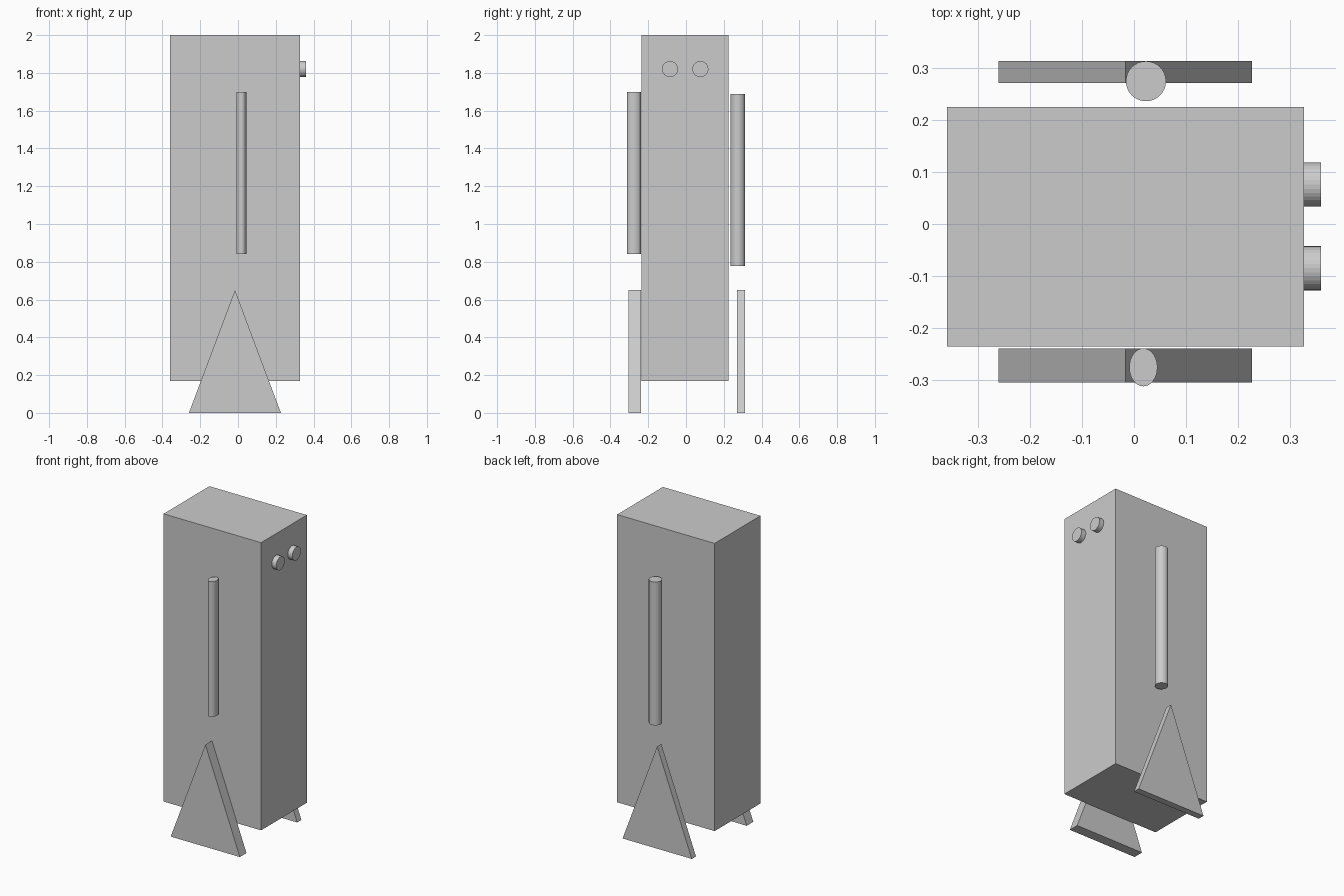
import bpy, bmesh, math

if "Cube" in bpy.data.objects:
    bpy.data.objects.remove(bpy.data.objects["Cube"])


def box(name, lo, hi):
    bpy.ops.mesh.primitive_cube_add(size=1, location=[(a + b) / 2 for a, b in zip(lo, hi)])
    ob = bpy.context.object
    ob.name = name
    ob.scale = [b - a for a, b in zip(lo, hi)]
    return ob


def rod(name, centre, rx, ry, length, rot=(0, 0, 0)):
    bpy.ops.mesh.primitive_cylinder_add(vertices=32, radius=1, depth=1, location=centre, rotation=rot)
    ob = bpy.context.object
    ob.name = name
    ob.scale = (rx, ry, length)
    return ob


def wedge(name, profile, y0, y1):
    # triangular profile in x-z, extruded along y
    bm = bmesh.new()
    face = bm.faces.new([bm.verts.new((x, y0, z)) for x, z in profile])
    ext = bmesh.ops.extrude_face_region(bm, geom=[face])
    moved = [g for g in ext["geom"] if isinstance(g, bmesh.types.BMVert)]
    bmesh.ops.translate(bm, verts=moved, vec=(0, y1 - y0, 0))
    bmesh.ops.recalc_face_normals(bm, faces=bm.faces[:])
    mesh = bpy.data.meshes.new(name)
    bm.to_mesh(mesh)
    bm.free()
    ob = bpy.data.objects.new(name, mesh)
    bpy.context.collection.objects.link(ob)
    return ob


# Main block
box("body", (-0.359, -0.235, 0.17), (0.327, 0.225, 2.0))

# Eyes on the +x face
for side, y in (("front", -0.085), ("back", 0.076)):
    rod(side + "_eye", (0.342, y, 1.82), 0.0425, 0.0425, 0.034, (0, math.pi / 2, 0))

# Upright arms beside the body
rod("front_arm", (0.018, -0.2755, 1.27), 0.027, 0.0365, 0.86)
rod("back_arm", (0.023, 0.2745, 1.233), 0.0385, 0.0385, 0.912)

# Triangular legs
leg_profile = [(-0.26, 0), (0.227, 0), (-0.016, 0.65)]
wedge("front_leg", leg_profile, -0.305, -0.239)
wedge("back_leg", leg_profile, 0.271, 0.313)
